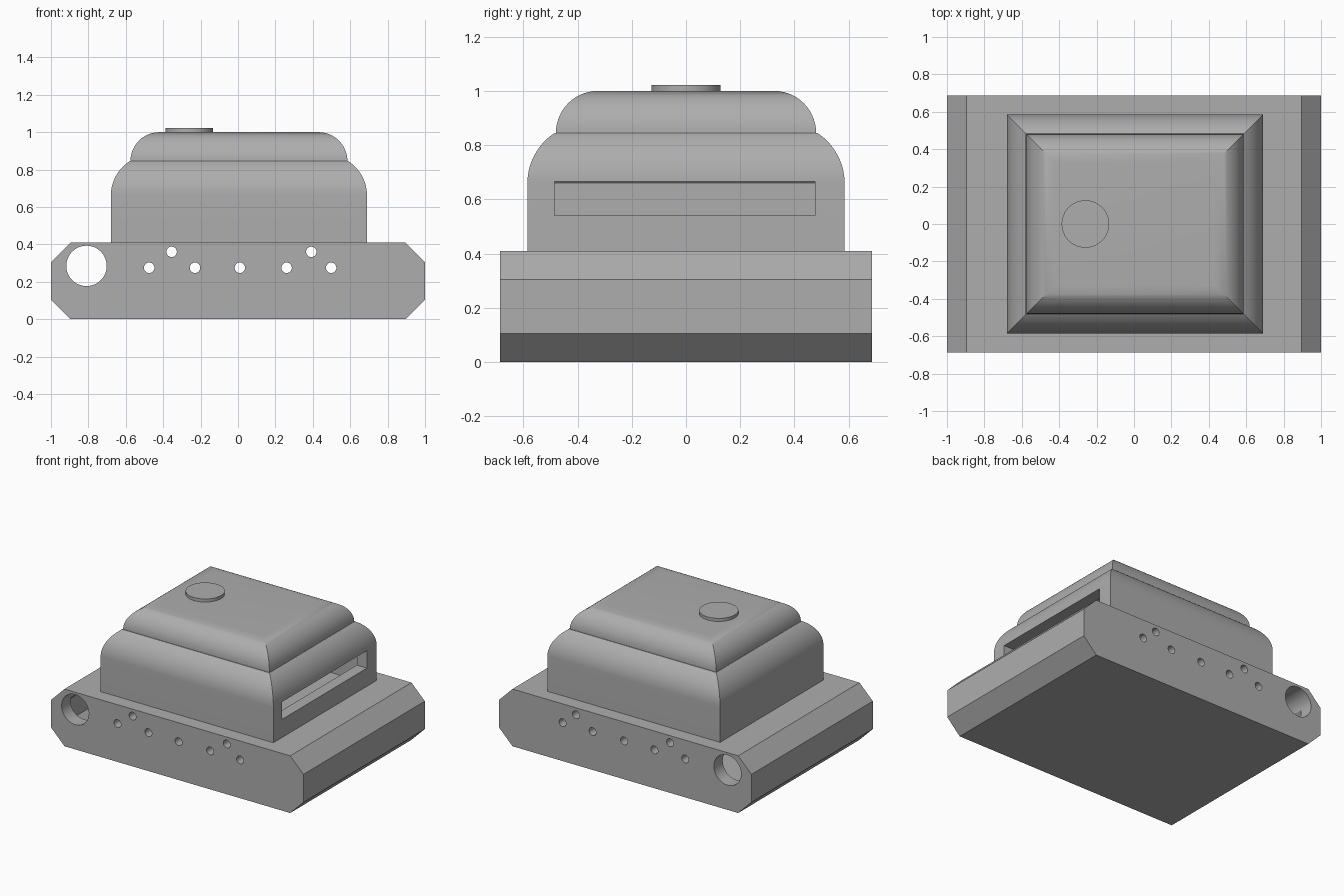
import bpy, bmesh, math
from mathutils import Vector

if "Cube" in bpy.data.objects:
    bpy.data.objects.remove(bpy.data.objects["Cube"])

grey = bpy.data.materials.new("plain grey")
grey.use_nodes = True
COLOUR = (0.42, 0.42, 0.42, 1)
grey.diffuse_color = COLOUR
grey.node_tree.nodes["Principled BSDF"].inputs["Base Color"].default_value = COLOUR


def finish(name, bm):
    bmesh.ops.recalc_face_normals(bm, faces=bm.faces)
    mesh = bpy.data.meshes.new(name)
    bm.to_mesh(mesh)
    bm.free()
    mesh.materials.append(grey)
    obj = bpy.data.objects.new(name, mesh)
    bpy.context.collection.objects.link(obj)
    return obj


def prism(name, points, half_depth):
    """Extrude an x-z outline along y."""
    bm = bmesh.new()
    face = bm.faces.new([bm.verts.new((x, -half_depth, z)) for x, z in points])
    new = bmesh.ops.extrude_face_region(bm, geom=[face])["geom"]
    verts = [v for v in new if isinstance(v, bmesh.types.BMVert)]
    bmesh.ops.translate(bm, vec=(0, 2 * half_depth, 0), verts=verts)
    return finish(name, bm)


def octagon(margin):
    x, low, high, c = 1 - margin, margin, 0.41 - margin, 0.105 - margin * 0.586
    return [(-x + c, low), (x - c, low), (x, low + c), (x, high - c),
            (x - c, high), (-x + c, high), (-x, high - c), (-x, low + c)]


def loft(name, hx, hy, profile):
    """Stack rectangular rings, each given as (inset, height)."""
    bm = bmesh.new()
    rings = []
    for d, z in profile:
        rings.append([bm.verts.new((0.005 + sx * (hx - d), sy * (hy - d), z))
                      for sx, sy in ((-1, -1), (1, -1), (1, 1), (-1, 1))])
    for a, b in zip(rings, rings[1:]):
        for i in range(4):
            j = (i + 1) % 4
            bm.faces.new((a[i], a[j], b[j], b[i]))
    bm.faces.new(rings[0])
    bm.faces.new(rings[-1])
    return finish(name, bm)


def arc(inset, z, r, end, steps=14):
    """Quarter-round profile starting vertical, up to the angle end."""
    return [(inset + r * (1 - math.cos(end * i / steps)),
             z + r * math.sin(end * i / steps)) for i in range(steps + 1)]


def cylinder(name, centre, r, length, along_y=False, sides=48):
    bm = bmesh.new()
    bmesh.ops.create_cone(bm, cap_ends=True, segments=sides,
                          radius1=r, radius2=r, depth=length)
    obj = finish(name, bm)
    obj.location = Vector(centre)
    if along_y:
        obj.rotation_euler.x = math.pi / 2
    return obj


def cut(target, cutter):
    mod = target.modifiers.new(cutter.name, 'BOOLEAN')
    mod.operation = 'DIFFERENCE'
    mod.solver = 'EXACT'
    mod.object = cutter
    bpy.context.view_layer.update()
    bpy.context.view_layer.objects.active = target
    bpy.ops.object.modifier_apply(modifier=mod.name)
    bpy.data.objects.remove(cutter)


def smooth(obj):
    bpy.ops.object.select_all(action='DESELECT')
    obj.select_set(True)
    bpy.context.view_layer.objects.active = obj
    bpy.ops.object.shade_smooth_by_angle(angle=math.radians(30))


# Hollow chamfered hull with axle holes through both side walls
hull = prism("hull", octagon(0), 0.687)
cut(hull, prism("hull_cavity", octagon(0.06), 0.587))
cut(hull, cylinder("port_cutter", (-0.81, 0, 0.285), 0.108, 2, True))
low_holes = [(x, 0.275) for x in (-0.475, -0.23, 0.01, 0.26, 0.498)]
for x, z in low_holes + [(-0.355, 0.36), (0.392, 0.36)]:
    cut(hull, cylinder("hole_cutter", (x, 0, z), 0.028, 2, True, 24))
smooth(hull)

# Hollow two-tier cabin with rounded shoulders
shoulder = math.asin(0.185 / 0.22)
outer = [(0, 0.41)] + arc(0, 0.66, 0.22, shoulder)
outer += [(0.105 + d, z) for d, z in arc(0, 0.845, 0.155, math.pi / 2)]
cabin = loft("cabin", 0.685, 0.585, outer)
cut(cabin, loft("cabin_cavity", 0.605, 0.505, [(0, 0.415), (0, 0.66), (0.1, 0.8), (0.2, 0.92)]))

# Long slot in the left side wall
bm = bmesh.new()
bmesh.ops.create_cube(bm, size=1)
slot = finish("slot_cutter", bm)
slot.scale = (0.3, 0.96, 0.125)
slot.location = (0.65, -0.005, 0.6025)
cut(cabin, slot)
smooth(cabin)

# Round hatch on the roof
smooth(cylinder("hatch", (-0.26, 0, 1.006), 0.127, 0.032))
